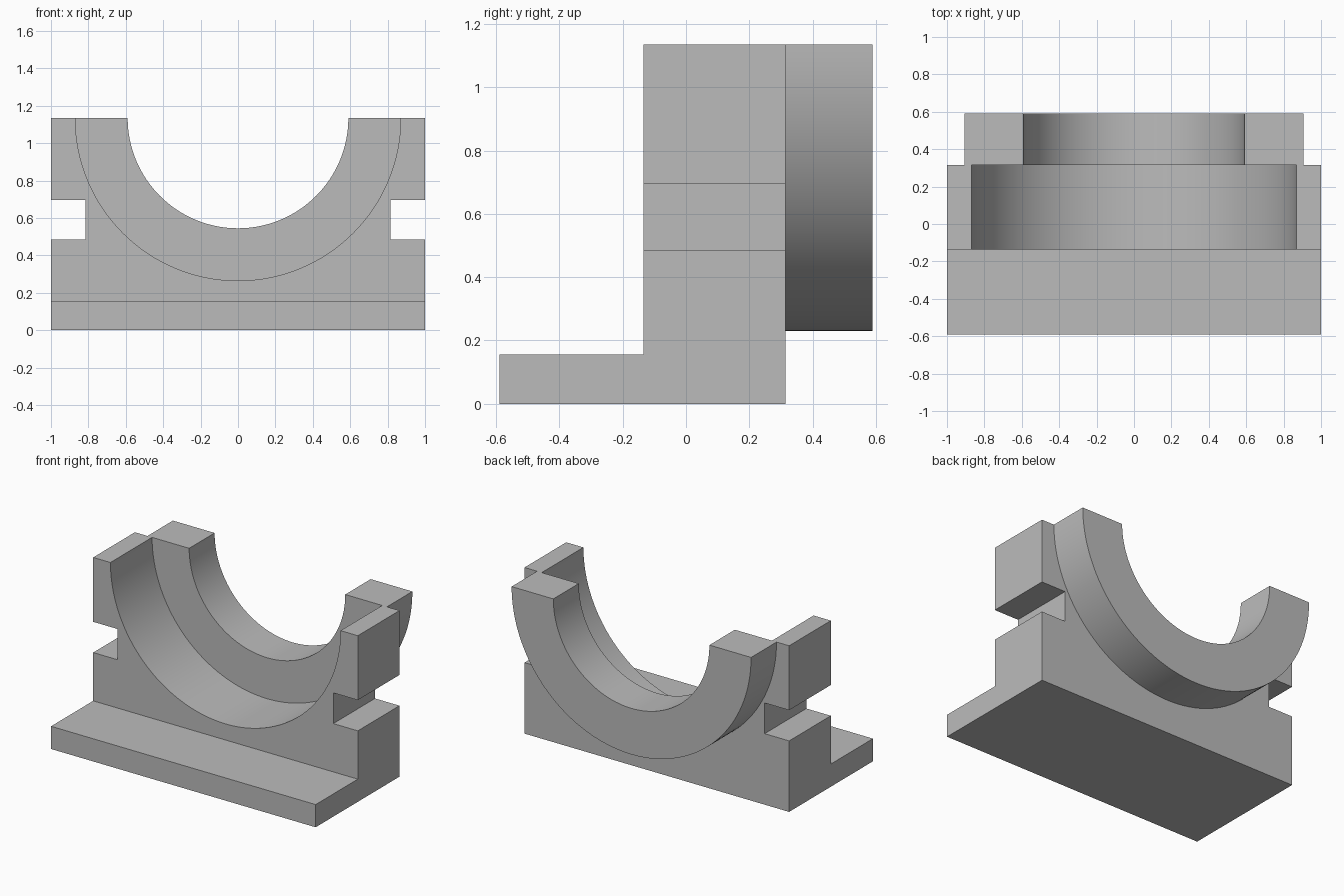
import bpy
import bmesh
import math
from mathutils import Matrix, Vector

if "Cube" in bpy.data.objects:
    bpy.data.objects.remove(bpy.data.objects["Cube"], do_unlink=True)

TOP = 1.135      # height of the split plane and bore axis
FRONT, FACE, STEP, BACK = -0.59, -0.135, 0.315, 0.59

grey = bpy.data.materials.new("plain grey")
grey.use_nodes = True
grey.diffuse_color = (0.5, 0.5, 0.5, 1)
grey.node_tree.nodes["Principled BSDF"].inputs["Base Color"].default_value = (0.5, 0.5, 0.5, 1)


def finish(name, bm):
    bmesh.ops.recalc_face_normals(bm, faces=bm.faces)
    mesh = bpy.data.meshes.new(name)
    bm.to_mesh(mesh)
    bm.free()
    mesh.materials.append(grey)
    obj = bpy.data.objects.new(name, mesh)
    bpy.context.collection.objects.link(obj)
    return obj


def box(name, low, high):
    low, high = Vector(low), Vector(high)
    bm = bmesh.new()
    bmesh.ops.create_cube(bm, size=1, matrix=Matrix.Translation((low + high) / 2)
                          @ Matrix.Diagonal((*(high - low), 1)))
    return finish(name, bm)


def disc(name, radius, y0, y1):
    bm = bmesh.new()
    bmesh.ops.create_cone(bm, cap_ends=True, segments=128, radius1=radius, radius2=radius,
                          depth=y1 - y0, matrix=Matrix.Translation((0, (y0 + y1) / 2, TOP))
                          @ Matrix.Rotation(math.pi / 2, 4, "X"))
    return finish(name, bm)


def combine(target, tool, operation):
    mod = target.modifiers.new(tool.name, "BOOLEAN")
    mod.operation, mod.solver, mod.object = operation, "EXACT", tool
    bpy.context.view_layer.objects.active = target
    bpy.ops.object.modifier_apply(modifier=mod.name)
    bpy.data.objects.remove(tool, do_unlink=True)


# L-shaped body: front foot and upright block, swept across the width
bm = bmesh.new()
profile = [(FRONT, 0), (STEP, 0), (STEP, 1.3), (FACE, 1.3), (FACE, 0.155), (FRONT, 0.155)]
face = bm.faces.new([bm.verts.new((-1, y, z)) for y, z in profile])
swept = bmesh.ops.extrude_face_region(bm, geom=[face])["geom"]
bmesh.ops.translate(bm, vec=(2, 0, 0), verts=[v for v in swept if isinstance(v, bmesh.types.BMVert)])
body = finish("bearing_housing", bm)

# Rear collar
combine(body, disc("rear_collar", 0.905, 0.1, BACK), "UNION")

# Wide front seat, narrow through bore, split plane
combine(body, disc("seat_cutter", 0.87, -1, STEP), "DIFFERENCE")
combine(body, disc("bore_cutter", 0.59, -1.1, 1), "DIFFERENCE")
combine(body, box("split_cutter", (-2, -2, TOP), (2, 2, 3)), "DIFFERENCE")

# Clamp slots on both sides
for side in (-1, 1):
    xs = sorted((side * 0.815, side * 1.2))
    combine(body, box("slot_cutter", (xs[0], -1, 0.485), (xs[1], 1, 0.695)), "DIFFERENCE")

bpy.ops.object.select_all(action="DESELECT")
body.select_set(True)
bpy.context.view_layer.objects.active = body
bpy.ops.object.shade_smooth_by_angle(angle=math.radians(30))
